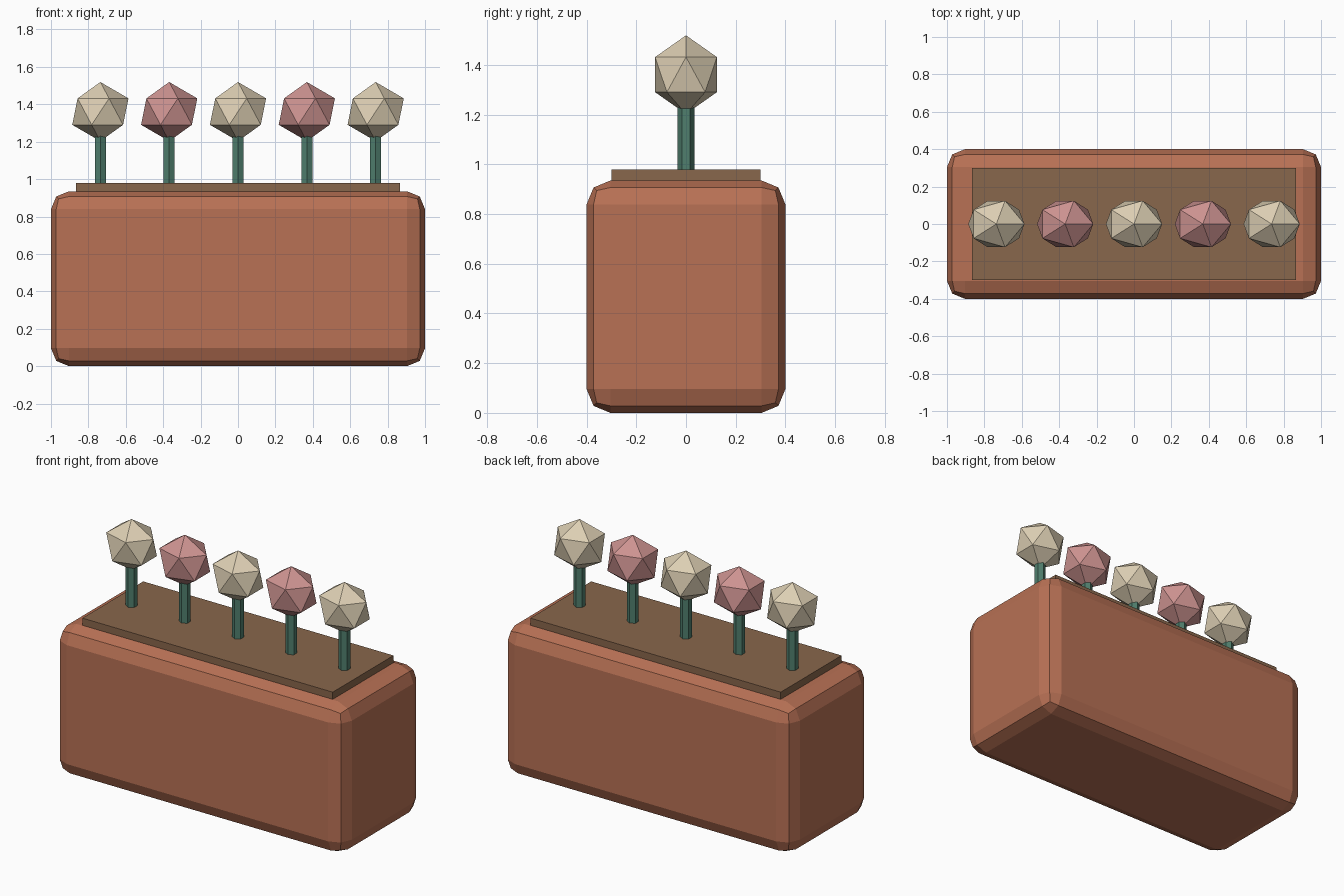
import bpy

cube = bpy.data.objects.get("Cube")
if cube:
    bpy.data.objects.remove(cube, do_unlink=True)


def material(name, rgb):
    mat = bpy.data.materials.new(name)
    mat.use_nodes = True
    mat.diffuse_color = (*rgb, 1)
    bsdf = next(n for n in mat.node_tree.nodes if n.type == "BSDF_PRINCIPLED")
    bsdf.inputs["Base Color"].default_value = (*rgb, 1)
    return mat


TERRACOTTA = material("terracotta", (0.48, 0.165, 0.09))
SOIL = material("soil brown", (0.25, 0.135, 0.072))
GREEN = material("stem green", (0.08, 0.21, 0.155))
CREAM = material("cream", (0.72, 0.62, 0.45))
PINK = material("pink", (0.61, 0.29, 0.28))


def finish(name, mat):
    obj = bpy.context.object
    obj.name = name
    obj.data.materials.append(mat)
    return obj


def box(name, mat, size, bottom):
    bpy.ops.mesh.primitive_cube_add(size=1, location=(0, 0, bottom + size[2] / 2))
    obj = finish(name, mat)
    obj.scale = size
    bpy.ops.object.transform_apply(location=False, rotation=False, scale=True)
    return obj


# Planter with chamfered edges
planter = box("planter", TERRACOTTA, (2, 0.8, 0.935), 0)
bevel = planter.modifiers.new("rounded_edges", "BEVEL")
bevel.width = 0.096
bevel.segments = 2

# Soil slab standing proud of the planter
box("soil", SOIL, (1.73, 0.6, 0.08), 0.9)

# Row of flowers, alternating colours
SPACING = 0.368
for i in range(5):
    x = (i - 2) * SPACING
    bpy.ops.mesh.primitive_cylinder_add(
        vertices=6, radius=0.034, depth=0.4, location=(x, 0, 1.14))
    finish(f"stem_{i + 1}", GREEN)
    bpy.ops.mesh.primitive_ico_sphere_add(
        subdivisions=1, radius=1, location=(x, 0, 1.361))
    bloom = finish(f"bloom_{i + 1}", PINK if i % 2 else CREAM)
    bloom.scale = (0.168, 0.146, 0.158)
